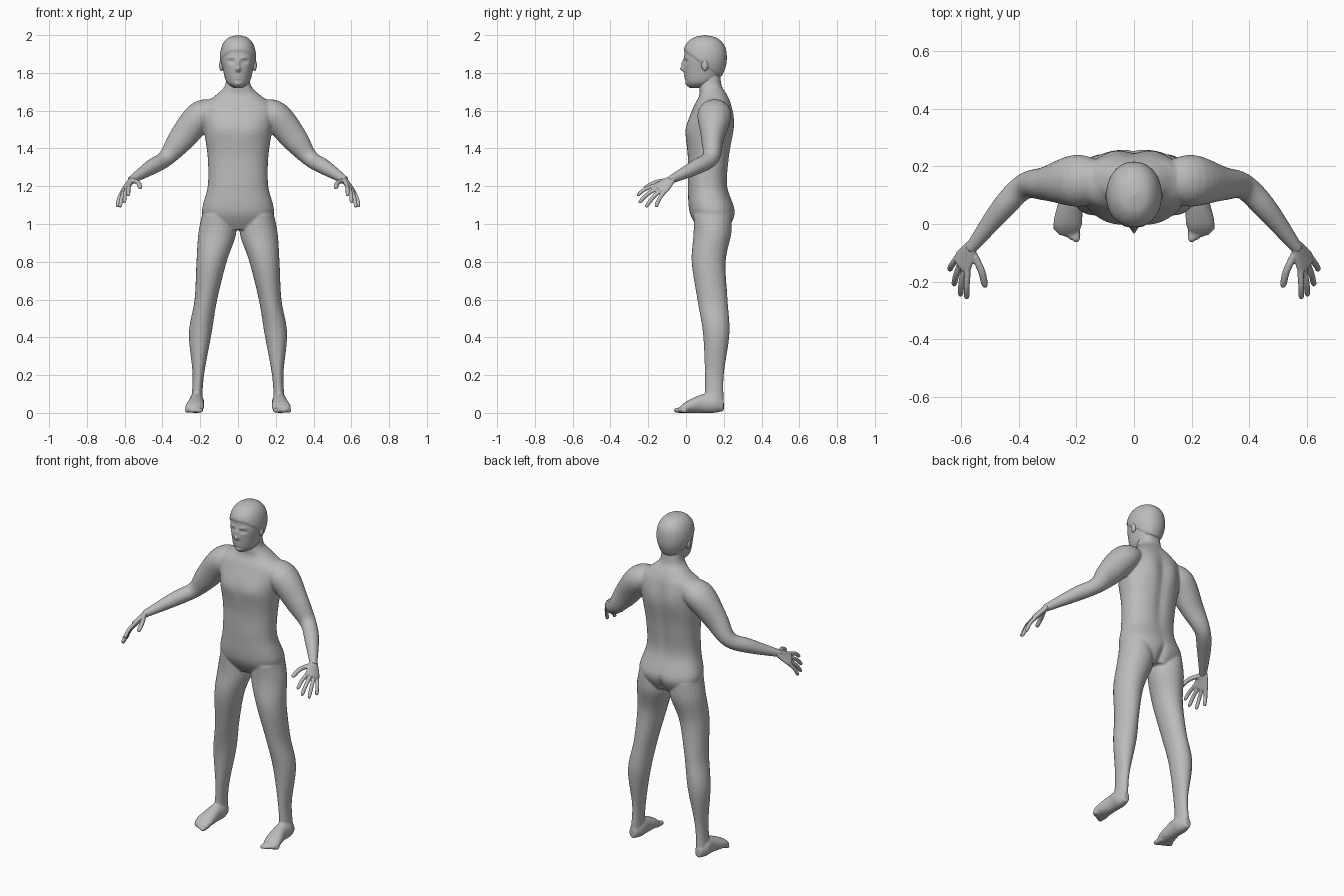
import bpy, bmesh, math
from mathutils import Vector

cube = bpy.data.objects.get("Cube")
if cube:
    bpy.data.objects.remove(cube)

RIGHTWARD, BACKWARD, UPWARD = Vector((1, 0, 0)), Vector((0, 1, 0)), Vector((0, 0, 1))

skin = bpy.data.materials.new("plain grey")
skin.use_nodes = True
grey = (.5, .5, .5, 1)
skin.diffuse_color = grey
skin.node_tree.nodes["Principled BSDF"].inputs["Base Color"].default_value = grey


def spline(rows, steps):
    """Smooth rows of numbers with a Catmull-Rom curve."""
    out = []
    last = len(rows) - 1
    for i in range(last):
        before, start, end, after = (Vector(rows[max(0, min(last, i + k))]) for k in (-1, 0, 1, 2))
        leave, arrive = (end - before) / 2, (after - start) / 2
        for step in range(steps):
            t = step / steps
            ease = t * t * (3 - 2 * t)
            out.append(start.lerp(end, ease) + leave * t * (1 - t) ** 2 - arrive * t * t * (1 - t))
    return out + [Vector(rows[last])]


def loft(bm, rows, hint, axis=None, sides=24, steps=6, square=1, mirror=1):
    """Closed tube through rows of x, y, z, half width along the hint, half depth."""
    points = spline(rows, steps)
    rings = []
    for i, point in enumerate(points):
        centre = Vector(point[:3])
        ahead = Vector(points[min(i + 1, len(points) - 1)][:3])
        behind = Vector(points[max(i - 1, 0)][:3])
        tangent = axis or (ahead - behind).normalized()
        across = (hint - tangent * hint.dot(tangent)).normalized()
        deep = tangent.cross(across)
        width, depth = max(point[3], .001), max(point[4], .001)
        ring = []
        for k in range(sides):
            angle = math.tau * k / sides
            c, s = math.cos(angle), math.sin(angle)
            corner = centre + across * width * math.copysign(abs(c) ** square, c)
            corner += deep * depth * math.copysign(abs(s) ** square, s)
            corner.x *= mirror
            ring.append(bm.verts.new(corner))
        rings.append(ring)
    for lower, upper in zip(rings, rings[1:]):
        for k in range(sides):
            following = (k + 1) % sides
            bm.faces.new((lower[k], lower[following], upper[following], upper[k]))
    bm.faces.new(rings[0])
    bm.faces.new(rings[-1])
    return [vert for ring in rings for vert in ring]


def upright(rows):
    """Turn height, half width, front y and back y into loft rows."""
    return [(0, (front + back) / 2, z, width, (back - front) / 2) for z, width, front, back in rows]


def bump(verts, direction, middle, x, z, amount, spread_x, spread_z):
    """Push the front (-1) or back (1) in or out around a spot and its mirror."""
    for vert in verts:
        if (vert.co.y - middle) * direction > 0:
            distance = math.hypot((abs(vert.co.x) - x) / spread_x, (vert.co.z - z) / spread_z)
            vert.co.y += direction * amount * math.exp(-distance * distance)


def finish(name, bm, voxel=None):
    """Make a smooth object, fused into one skin if a voxel size is given."""
    bmesh.ops.recalc_face_normals(bm, faces=bm.faces)
    mesh = bpy.data.meshes.new(name)
    bm.to_mesh(mesh)
    bm.free()
    mesh.materials.append(skin)
    mesh.polygons.foreach_set("use_smooth", [True] * len(mesh.polygons))
    part = bpy.data.objects.new(name, mesh)
    bpy.context.collection.objects.link(part)
    if voxel:
        fuse = part.modifiers.new("fuse", 'REMESH')
        fuse.mode = 'VOXEL'
        fuse.voxel_size = voxel
        fuse.use_smooth_shade = True
        soften = part.modifiers.new("soften", 'SMOOTH')
        soften.iterations = 4


# Torso and neck
body = bmesh.new()
torso = loft(body, upright([
    (.97, .13, .07, .22), (1.06, .19, .02, .26), (1.2, .16, .01, .22), (1.35, .16, .01, .23),
    (1.5, .18, 0, .25), (1.62, .19, .04, .24), (1.68, .12, .07, .22), (1.73, .07, .07, .19),
    (1.8, .06, .07, .18)]), RIGHTWARD, UPWARD, sides=64, square=.86)
spine, shoulder_blade, cleft = (0, 1.4, -.01, .03, .2), (.07, 1.55, .01, .05, .08), (0, 1, -.02, .02, .06)
for spot in (spine, shoulder_blade, cleft):
    bump(torso, 1, .13, *spot)
chest = (.08, 1.5, .006, .06, .05)
bump(torso, -1, .13, *chest)

# Limbs and feet, fused into the torso
leg = [(.11, .14, 1.05, .08, .1), (.11, .14, .95, .1, .1), (.14, .12, .8, .08, .09),
       (.17, .14, .6, .06, .08), (.2, .16, .42, .06, .07), (.21, .15, .2, .03, .05),
       (.22, .15, .05, .03, .05)]
foot = [(.22, .2, .04, .02, .03), (.22, .15, .05, .04, .05), (.22, .09, .05, .04, .05),
        (.23, 0, .03, .05, .03), (.23, -.04, .015, .03, .01)]
arm = [(.12, .15, 1.6, .07, .06), (.2, .15, 1.57, .09, .08), (.3, .14, 1.45, .06, .07),
       (.38, .13, 1.35, .045, .045), (.46, .05, 1.3, .04, .04), (.57, -.09, 1.23, .02, .02)]
for mirror in (1, -1):
    loft(body, leg, RIGHTWARD, UPWARD, mirror=mirror)
    loft(body, foot, RIGHTWARD, -BACKWARD, mirror=mirror)
    loft(body, arm, BACKWARD, mirror=mirror)
    for toe in range(5):
        size = .014 - .001 * toe
        x, tip = .2 + .018 * toe, .01 * toe - .065
        stops = [(0, size), (tip + size, size), (tip, size / 3)]
        loft(body, [(x, y, size, thick, thick) for y, thick in stops],
             RIGHTWARD, -BACKWARD, sides=10, mirror=mirror)
finish("body", body, voxel=.006)

# Hands: palm, four fingers and thumb
wrist = Vector((.56, -.07, 1.24))
index_knuckle, index_tip = Vector((.58, -.17, 1.2)), Vector((.58, -.26, 1.15))
little_knuckle, little_tip = Vector((.62, -.12, 1.16)), Vector((.64, -.16, 1.09))
thumb = [wrist.lerp(index_knuckle, .2), Vector((.53, -.16, 1.22)), Vector((.515, -.22, 1.19))]
spread = (little_knuckle - index_knuckle).normalized()
palm_end = index_knuckle.lerp(little_knuckle, .5)


def digit(bm, root, joint, tip, size, mirror):
    stops = [(root, size), (joint, size), (joint.lerp(tip, .8), size * .9), (tip, size / 3)]
    loft(bm, [(*place, thick, thick) for place, thick in stops], spread, sides=12, mirror=mirror)


for name, mirror in (("left_hand", 1), ("right_hand", -1)):
    hand = bmesh.new()
    palm = [(0, .02), (.4, .035), (.8, .045), (1, .04)]
    loft(hand, [(*wrist.lerp(palm_end, along), width, .016) for along, width in palm],
         spread, mirror=mirror)
    for finger in range(4):
        share = finger / 3
        knuckle = index_knuckle.lerp(little_knuckle, share)
        tip = index_tip.lerp(little_tip, share)
        tip += (tip - knuckle).normalized() * .035 * math.sin(math.pi * share)
        joint = knuckle.lerp(tip, .5) + UPWARD * .01
        digit(hand, knuckle.lerp(wrist, .2), joint, tip, .011, mirror)
    digit(hand, *thumb, .013, mirror)
    finish(name, hand, voxel=.004)

# Head with sculpted features
head = bmesh.new()
skull = loft(head, upright([
    (1.72, .02, .02, .1), (1.75, .06, 0, .16), (1.82, .08, -.01, .2), (1.88, .09, -.01, .21),
    (1.94, .08, 0, .2), (1.98, .05, .04, .16), (1.994, 0, .1, .1)]),
    RIGHTWARD, UPWARD, sides=112, steps=12, square=.94)
features = {
    "nose": (0, 1.82, .022, .012, .013), "bridge": (0, 1.85, .012, .01, .02),
    "eye socket": (.034, 1.86, -.011, .016, .01), "eyeball": (.034, 1.86, .005, .01, .005),
    "brow": (.034, 1.88, .004, .02, .007), "lips": (0, 1.777, .007, .02, .01),
    "mouth line": (0, 1.777, -.007, .022, .003), "chin": (0, 1.74, .007, .02, .012)}
for spot in features.values():
    bump(skull, -1, .06, *spot)

# Hair: a raised cap above a line falling from brow to nape
crown = Vector((0, .1, 1.87))
for vert in skull:
    backness = min(1, max(0, vert.co.y / .18))
    hairline = 1.91 - .13 * backness
    raised = min(1, max(0, (vert.co.z - hairline) / .01))
    vert.co += (vert.co - crown).normalized() * raised * .006
finish("head_and_hair", head)

# Ears
for name, mirror in (("left_ear", 1), ("right_ear", -1)):
    ear = bmesh.new()
    bmesh.ops.create_uvsphere(ear, u_segments=16, v_segments=10, radius=.03)
    bmesh.ops.scale(ear, vec=(.4, .6, 1), verts=ear.verts)
    bmesh.ops.translate(ear, vec=(.088 * mirror, .1, 1.84), verts=ear.verts)
    finish(name, ear)
